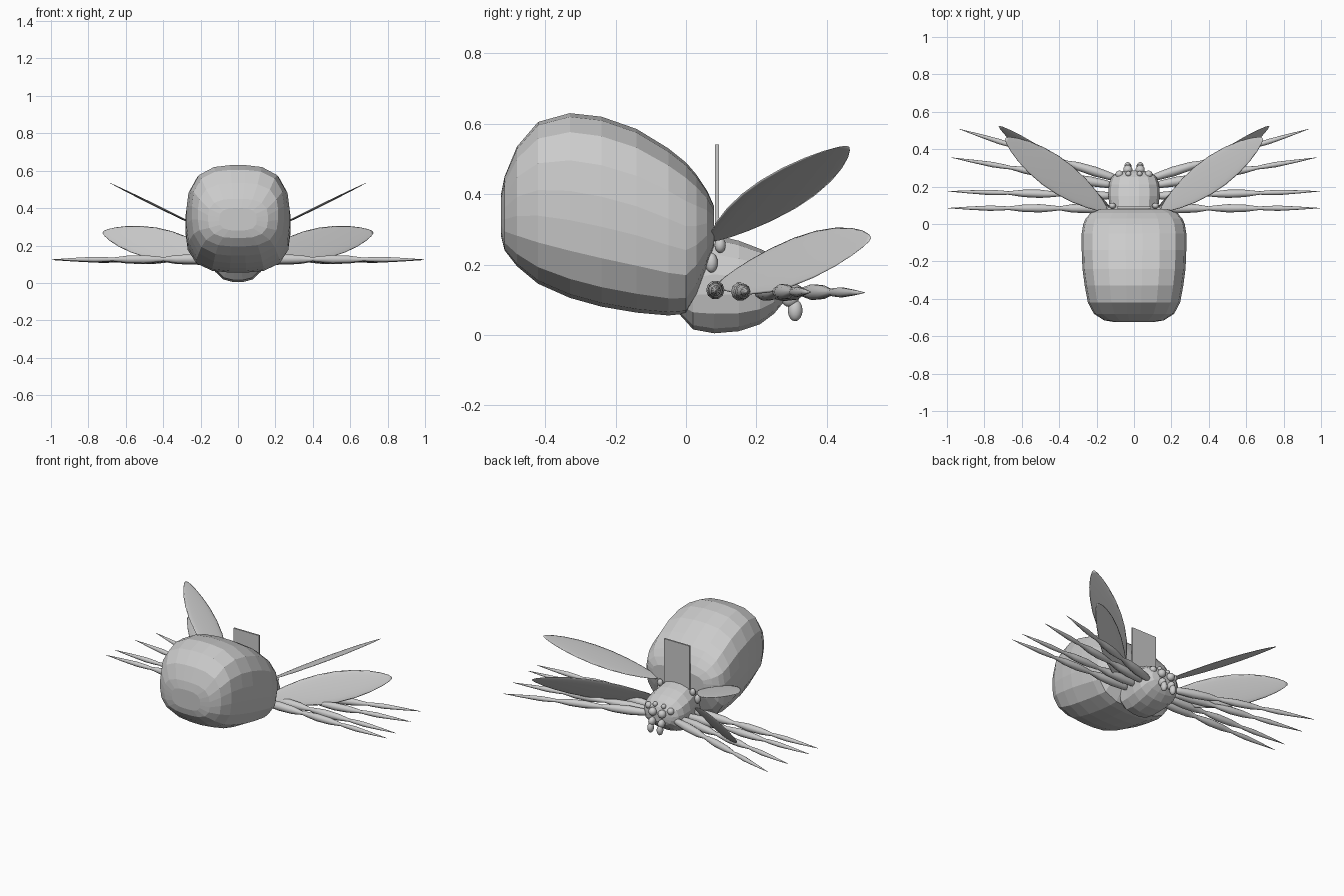
import bpy, bmesh, math
from mathutils import Vector

if "Cube" in bpy.data.objects:
    bpy.data.objects.remove(bpy.data.objects["Cube"])

grey = bpy.data.materials.new("plain_grey")
grey.diffuse_color = (0.6, 0.6, 0.6, 1)
grey.use_nodes = True
grey.node_tree.nodes["Principled BSDF"].inputs["Base Color"].default_value = grey.diffuse_color


def finish(bm, name, smooth):
    bmesh.ops.recalc_face_normals(bm, faces=bm.faces)
    me = bpy.data.meshes.new(name)
    bm.to_mesh(me)
    bm.free()
    me.materials.append(grey)
    for p in me.polygons:
        p.use_smooth = smooth
    ob = bpy.data.objects.new(name, me)
    bpy.context.collection.objects.link(ob)
    return ob


def loft(name, rings, smooth):
    """Skin a list of closed rings and cap both ends."""
    bm = bmesh.new()
    vs = [[bm.verts.new(p) for p in r] for r in rings]
    n = len(vs[0])
    for a, b in zip(vs, vs[1:]):
        for i in range(n):
            j = (i + 1) % n
            bm.faces.new((a[i], a[j], b[j], b[i]))
    bm.faces.new(vs[0])
    bm.faces.new(vs[-1])
    return finish(bm, name, smooth)


def body(name, sections, power, n):
    """Rounded-box sections (y, low z, high z, half width)."""
    rings = []
    for y, lo, hi, hx in sections:
        ring = []
        for i in range(n):
            a = math.tau * (i + 0.5) / n
            c, s = math.cos(a), math.sin(a)
            k = (abs(c) ** power + abs(s) ** power) ** (-1 / power)
            ring.append((hx * c * k, y, (lo + hi) / 2 + (hi - lo) / 2 * s * k))
        rings.append(ring)
    return loft(name, rings, False)


def spindle(name, a, b, stations, wide, thick, n):
    """Tapered limb from a to b; stations are (t, scale)."""
    a, b = Vector(a), Vector(b)
    rings = []
    for t, r in stations:
        c = a.lerp(b, t)
        rings.append([c + (wide * math.cos(math.tau * i / n)
                           + thick * math.sin(math.tau * i / n)) * r for i in range(n)])
    return loft(name, rings, True)


def ball(name, loc, size):
    bm = bmesh.new()
    bmesh.ops.create_uvsphere(bm, u_segments=14, v_segments=8, radius=1)
    for v in bm.verts:
        v.co = Vector(loc) + Vector([c * s for c, s in zip(v.co, size)])
    return finish(bm, name, True)


# Large abdomen and smaller head
body("abdomen", [
    (-0.525, 0.28, 0.40, 0.10), (-0.515, 0.24, 0.45, 0.16), (-0.48, 0.195, 0.535, 0.215),
    (-0.42, 0.145, 0.605, 0.247), (-0.33, 0.105, 0.63, 0.264), (-0.24, 0.08, 0.62, 0.276),
    (-0.14, 0.063, 0.585, 0.28), (-0.05, 0.055, 0.53, 0.28), (0.0, 0.06, 0.49, 0.272),
    (0.03, 0.11, 0.455, 0.258), (0.06, 0.19, 0.41, 0.23), (0.08, 0.25, 0.365, 0.18)], 3.0, 20)
body("head", [
    (-0.02, 0.06, 0.20, 0.10), (0.02, 0.015, 0.26, 0.125), (0.08, 0.004, 0.285, 0.13),
    (0.15, 0.01, 0.268, 0.138), (0.21, 0.03, 0.245, 0.135), (0.25, 0.06, 0.225, 0.122),
    (0.275, 0.09, 0.195, 0.09), (0.285, 0.11, 0.17, 0.05)], 2.7, 16)

# Blank upright plate behind the abdomen
bm = bmesh.new()
bmesh.ops.create_cube(bm, size=1)
for v in bm.verts:
    v.co = (v.co.x * 0.18, 0.088 + v.co.y * 0.01, 0.40 + v.co.z * 0.28)
finish(bm, "back_plate", False)

# Three-jointed leg profile
leg_profile = [(0, 0.5), (0.06, 0.8), (0.15, 1.0), (0.26, 0.85), (0.335, 0.4),
               (0.36, 0.55), (0.45, 0.85), (0.55, 0.75), (0.64, 0.35), (0.67, 0.45),
               (0.75, 0.55), (0.87, 0.33), (1, 0.03)]
legs = [((0.10, 0.083, 0.128), (0.995, 0.085, 0.125)),
        ((0.10, 0.150, 0.123), (0.995, 0.175, 0.123)),
        ((0.10, 0.205, 0.123), (0.975, 0.355, 0.122)),
        ((0.08, 0.240, 0.123), (0.935, 0.508, 0.120))]


def wing_width(t):
    return max(0.03, (math.sin(math.pi * t ** 1.05)) ** 0.65)


wing_profile = [(t, wing_width(t)) for t in
                (0, 0.03, 0.08, 0.16, 0.28, 0.42, 0.56, 0.70, 0.82, 0.91, 0.97, 0.995)]

for side, s in (("right", 1), ("left", -1)):
    for i, (a, b) in enumerate(legs):
        a, b = Vector((s * a[0], *a[1:])), Vector((s * b[0], *b[1:]))
        across = (b - a).cross(Vector((0, 0, 1))).normalized()
        spindle(f"{side}_leg_{i + 1}", a, b, leg_profile,
                across * 0.026, Vector((0, 0, 0.027)), 10)

    # Upper wing lies in a plane that rises outwards
    a, b = Vector((s * 0.14, 0.07, 0.265)), Vector((s * 0.69, 0.46, 0.537))
    normal = Vector((s * 0.55, 0, 0.272)).cross(Vector((0, 1, 0))).normalized()
    across = normal.cross(b - a).normalized()
    spindle(f"{side}_upper_wing", a, b, wing_profile, across * 0.092, normal * 0.006, 16)

    # Lower wing stands nearly upright
    a, b = Vector((s * 0.13, 0.09, 0.145)), Vector((s * 0.725, 0.525, 0.272))
    across = Vector((s * -0.03, 0.035, 0.08))
    normal = across.cross(b - a).normalized()
    spindle(f"{side}_lower_wing", a, b, wing_profile, across, normal * 0.006, 16)

    # Wing hinges, eyes and fangs
    ball(f"{side}_lower_hinge", (s * 0.132, 0.072, 0.205), (0.018, 0.018, 0.028))
    ball(f"{side}_upper_hinge", (s * 0.115, 0.097, 0.255), (0.018, 0.016, 0.022))
    ball(f"{side}_main_eye", (s * 0.033, 0.290, 0.165), (0.025, 0.025, 0.025))
    ball(f"{side}_outer_eye", (s * 0.078, 0.265, 0.185), (0.021, 0.021, 0.021))
    ball(f"{side}_small_eye", (s * 0.03, 0.268, 0.205), (0.015, 0.015, 0.015))
    ball(f"{side}_fang_base", (s * 0.033, 0.295, 0.105), (0.021, 0.026, 0.026))
    ball(f"{side}_fang", (s * 0.033, 0.310, 0.070), (0.019, 0.021, 0.031))
